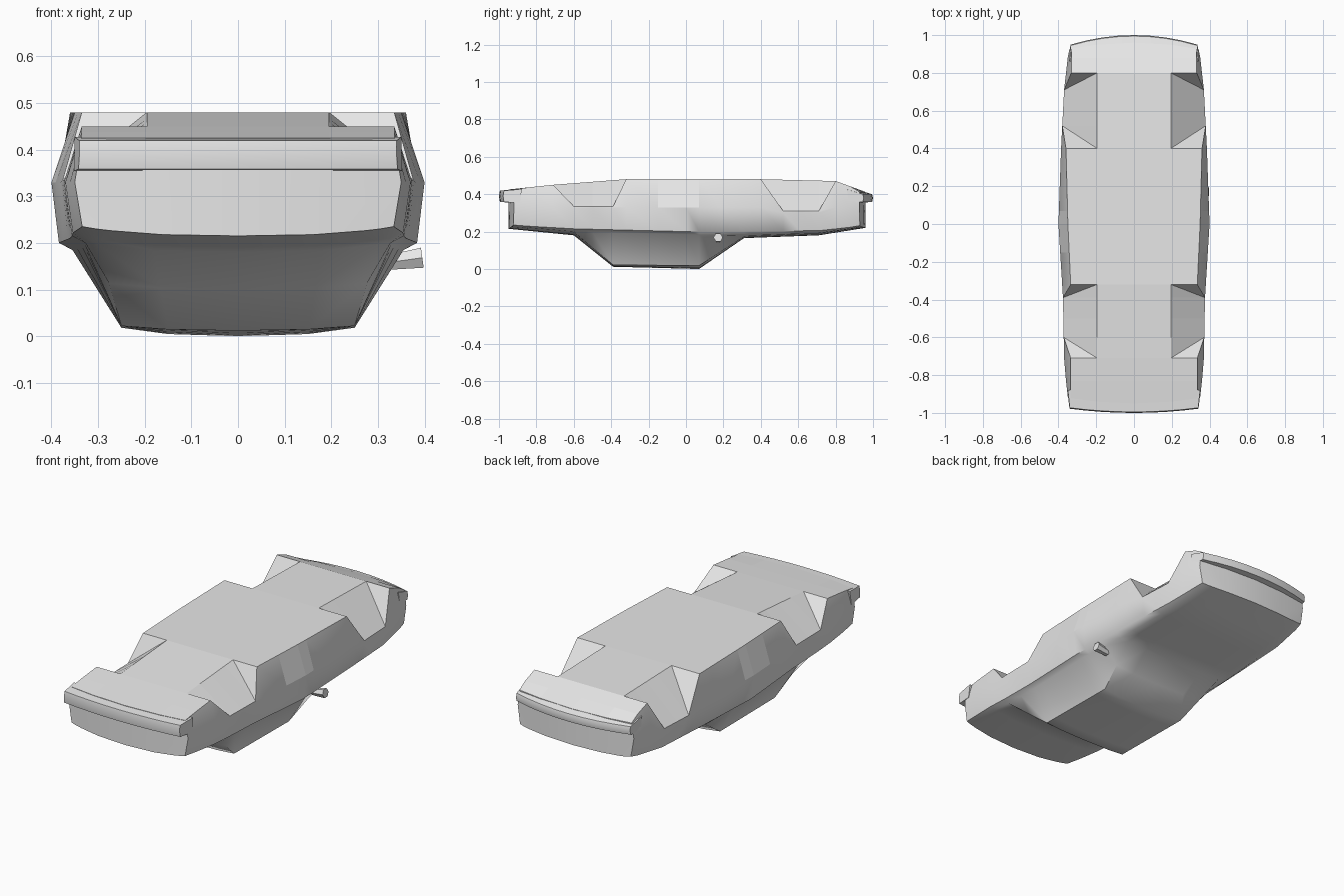
import bpy, bmesh, math
from mathutils import Matrix

cube = bpy.data.objects.get("Cube")
if cube:
    bpy.data.objects.remove(cube, do_unlink=True)

# One plain grey for everything
GREY = (0.8, 0.8, 0.8, 1)
grey = bpy.data.materials.new("plain grey")
grey.use_nodes = True
grey.diffuse_color = GREY
for node in grey.node_tree.nodes:
    if node.type == 'BSDF_PRINCIPLED':
        node.inputs["Base Color"].default_value = GREY


def finish(name, bm, angle, flat_under=False):
    """Turn a bmesh into a shaded, coloured object."""
    bmesh.ops.recalc_face_normals(bm, faces=bm.faces)
    mesh = bpy.data.meshes.new(name)
    bm.to_mesh(mesh)
    bm.free()
    mesh.materials.append(grey)
    obj = bpy.data.objects.new(name, mesh)
    bpy.context.collection.objects.link(obj)
    bpy.ops.object.select_all(action='DESELECT')
    obj.select_set(True)
    bpy.context.view_layer.objects.active = obj
    bpy.ops.object.shade_smooth_by_angle(angle=math.radians(angle))
    if flat_under:
        for p in mesh.polygons:
            if p.normal.z > 0.3:
                p.use_smooth = False
    return obj


def at(curve, y):
    """Linear value of a (y, value) polyline."""
    for (a, va), (b, vb) in zip(curve, curve[1:]):
        if y <= b:
            return va + (vb - va) * max(0, y - a) / (b - a)
    return curve[-1][1]


# Long profiles of the overturned shell: heights and half widths along y
floor_z = [(-.95, .425), (-.71, .45), (-.32, .48), (.4, .48), (.8, .47), (.96, .412)]
floor_x = [(-.95, .335), (-.32, .335), (0, .35), (.4, .36), (.8, .332), (.96, .33)]
side_x = [(-.95, .35), (-.71, .37), (-.39, .376), (0, .4), (.4, .386), (.71, .37), (.96, .342)]
sill_z = [(-.95, .235), (-.6, .215), (0, .2), (.71, .205), (.96, .232)]
base_z = [(-.95, .23), (-.6, .2), (0, .185), (.31, .178), (.71, .192), (.96, .227)]
roof_x = [(-.95, .27), (-.6, .3), (-.39, .25), (.07, .25), (.31, .3), (.96, .27)]
roof_z = [(-.95, .226), (-.6, .196), (-.39, .022), (.07, .018), (.31, .172), (.71, .188), (.96, .225)]
crown_z = [(-.95, .215), (-.6, .18), (-.39, .012), (.07, 0), (.31, .165), (.71, .18), (.96, .22)]

stations = [-.95, -.83, -.71, -.6, -.5, -.39, -.32, -.15, 0, .07, .19, .31, .4, .52, .61, .71, .8, .88, .96]


def arch_height(y):
    """Height of the wheel arch lip, or None outside the arches."""
    if -.61 < y < -.38:
        return .335
    if .51 < y < .72:
        return .31
    return None


def section(y):
    zb, xm, arch = at(floor_z, y), at(side_x, y), arch_height(y)
    xr, zr, zc = at(roof_x, y), at(roof_z, y), at(crown_z, y)
    lip = (xm, arch) if arch else (at(floor_x, y), zb)
    points = [(0, zb), (.195, zb), lip,
              (xm, arch - .01 if arch else .33),
              (xm - .016, at(sill_z, y)),
              (xm - .045, at(base_z, y)),
              (xr, zr), (xr * .6, zc + (zr - zc) * .25), (0, zc)]
    bow = .03 if y == stations[0] else -.035 if y == stations[-1] else 0
    return [(x, y + bow * (x / .35) ** 2, z) for x, z in points]


# Car body: half loft, mirrored
bm = bmesh.new()
rings = [[bm.verts.new(p) for p in section(y)] for y in stations]
for a, b in zip(rings, rings[1:]):
    for i in range(len(a) - 1):
        if i == 1 and abs(a[2].co.z - b[2].co.z) > .05:
            # slanted arch wall and arch floor share one diagonal
            if a[2].co.z > b[2].co.z:
                bm.faces.new((a[1], a[2], b[2]))
                bm.faces.new((a[1], b[2], b[1]))
            else:
                bm.faces.new((a[1], a[2], b[1]))
                bm.faces.new((a[2], b[2], b[1]))
        else:
            bm.faces.new((a[i], a[i + 1], b[i + 1], b[i]))
for ring in (rings[0], rings[-1]):
    for cap in ((0, 1, 7, 8), (1, 2, 3, 6, 7), (3, 4, 5, 6)):
        bm.faces.new([ring[i] for i in cap])
bmesh.ops.mirror(bm, geom=bm.verts[:] + bm.edges[:] + bm.faces[:], axis='X', merge_dist=1e-4)
finish("car_body", bm, 50, flat_under=True)


# Bumpers: a short profile swept across a bowed front
def bumper(name, profile, bow):
    bm = bmesh.new()
    rows = []
    for k in range(9):
        t = k / 4 - 1
        rows.append([bm.verts.new((x * t, y + bow * t * t, z)) for x, y, z in profile])
    n = len(profile)
    for a, b in zip(rows, rows[1:]):
        for i in range(n):
            j = (i + 1) % n
            bm.faces.new((a[i], a[j], b[j], b[i]))
    bm.faces.new(rows[0])
    bm.faces.new(rows[-1])
    finish(name, bm, 40)


bumper("front_bumper", [(.35, -.9, .427), (.34, -.995, .419), (.34, -1, .39),
                        (.342, -.995, .358), (.352, -.91, .354)], .022)
bumper("rear_bumper", [(.342, .91, .425), (.335, .995, .4), (.335, 1, .38),
                       (.337, .995, .358), (.345, .92, .354)], -.05)

# Single side mirror on the left
bm = bmesh.new()
bmesh.ops.create_cone(bm, cap_ends=True, segments=6, radius1=.018, radius2=.025, depth=.075,
                      matrix=Matrix.Translation((.358, .172, .163)) @ Matrix.Rotation(math.radians(82), 4, 'Y'))
finish("left_mirror", bm, 30)
